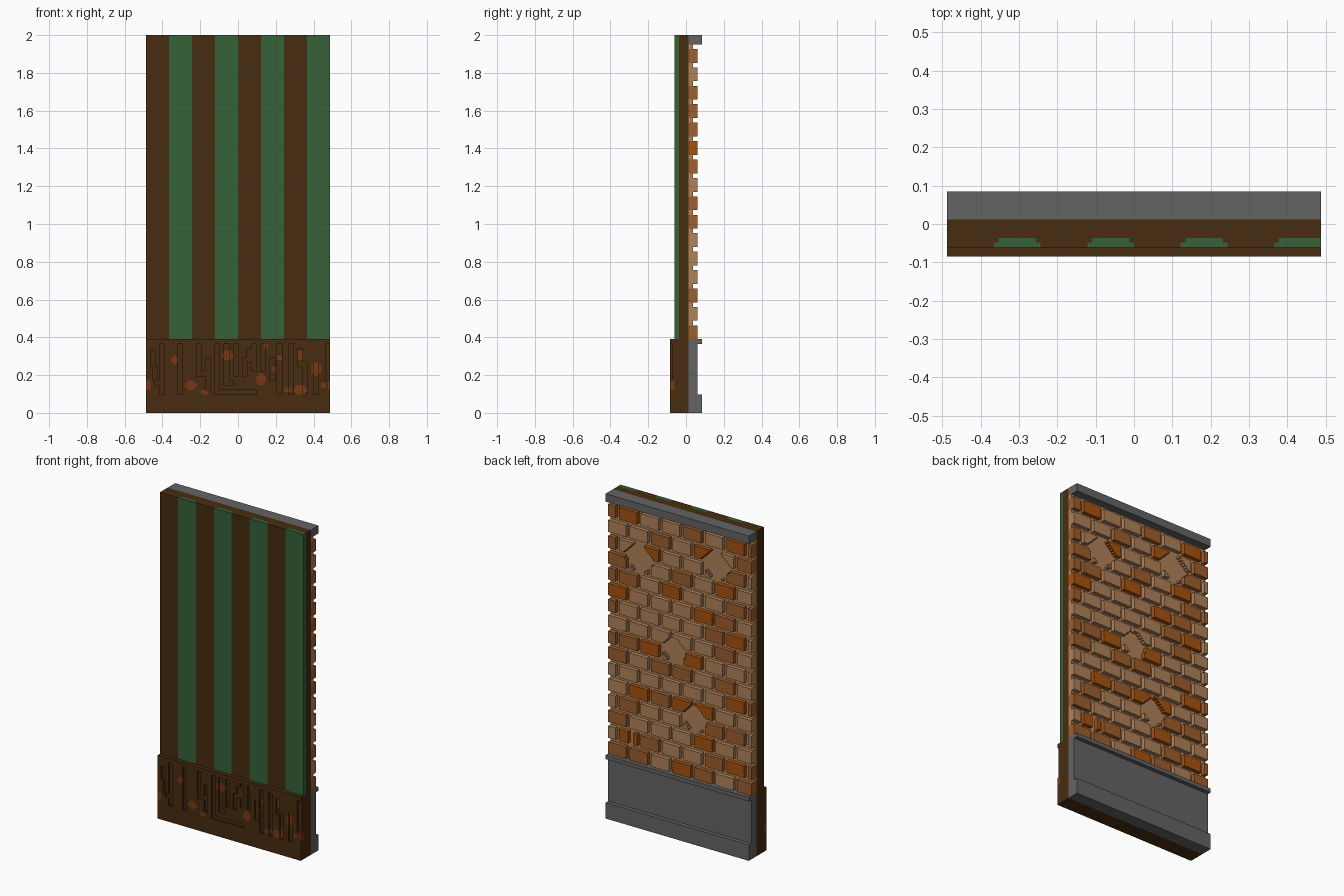
import bpy, bmesh, random

cube = bpy.data.objects.get("Cube")
if cube:
    bpy.data.objects.remove(cube, do_unlink=True)

V = 2 / 164          # one block unit; the wall is 80 x 14 x 164 units
W, PANEL, ROWS_TOP = 80, 32, 160
random.seed(4)


def material(name, r, g, b):
    lin = [((c / 255 + 0.055) / 1.055) ** 2.4 for c in (r, g, b)] + [1]
    m = bpy.data.materials.new(name)
    m.use_nodes = True
    m.diffuse_color = lin
    m.node_tree.nodes["Principled BSDF"].inputs["Base Color"].default_value = lin
    return m


wood = material("dark wood", 72, 44, 16)
green = material("green wallpaper", 54, 97, 56)
stone = material("grey stone", 100, 100, 100)
tan = material("tan brick", 176, 130, 90)
mid = material("brown brick", 156, 94, 46)
orange = material("burnt orange brick", 166, 82, 14)
knot = material("rust knot", 122, 56, 20)
dull = material("dull knot", 100, 66, 34)


def finish(name, bm, mats):
    bmesh.ops.recalc_face_normals(bm, faces=bm.faces)
    mesh = bpy.data.meshes.new(name)
    bm.to_mesh(mesh)
    bm.free()
    for m in mats:
        mesh.materials.append(m)
    ob = bpy.data.objects.new(name, mesh)
    bpy.context.collection.objects.link(ob)
    return ob


def prism(name, outline, z0, z1, mat):
    """Extrude an (x, y) outline, in block units, from z0 to z1."""
    bm = bmesh.new()
    low, high = [[bm.verts.new(((x - W / 2) * V, y * V, z * V)) for x, y in outline]
                 for z in (z0, z1)]
    bm.faces.new(low)
    bm.faces.new(high)
    n = len(outline)
    for k in range(n):
        bm.faces.new((low[k], low[(k + 1) % n], high[(k + 1) % n], high[k]))
    return finish(name, bm, [mat])


def slab(name, y0, y1, z0, z1, mat):
    return prism(name, [(0, y0), (W, y0), (W, y1), (0, y1)], z0, z1, mat)


def relief(name, rows, z0, rim, rule, mats):
    """Blocky relief: rule(i, j) gives the (y level, material index) of a cell."""
    bm = bmesh.new()
    verts = {}

    def quad(points, index):
        for p in points:
            if p not in verts:
                x, y, z = p
                verts[p] = bm.verts.new(((x - W / 2) * V, y * V, (z + z0) * V))
        bm.faces.new([verts[p] for p in points]).material_index = index

    cells = {(i, j): rule(i, j) for i in range(W) for j in range(rows)}
    for (i, j), (y, m) in cells.items():
        quad([(i, y, j), (i + 1, y, j), (i + 1, y, j + 1), (i, y, j + 1)], m)
    # step walls between cells of different level, coloured by the higher cell
    for i in range(W + 1):
        for j in range(rows + 1):
            here = cells.get((i, j), (rim, 0))
            for di, dj in ((1, 0), (0, 1)):
                there = cells.get((i - di, j - dj), (rim, 0))
                if here[0] == there[0]:
                    continue
                a, b = here[0], there[0]
                m = max(here, there, key=lambda c: abs(c[0]))[1]
                quad([(i, a, j), (i + dj, a, j + di), (i + dj, b, j + di), (i, b, j)], m)
    return finish(name, bm, mats)


# Wooden core with stepped channels that hold the wallpaper strips
core = [(0, 1), (0, -5)]
for s in (10, 30, 50, 70):
    strip = [(s, -5), (s, -4), (s + 1, -4), (s + 1, -3)]
    if s < 70:
        strip += [(s + 9, -3), (s + 9, -4), (s + 10, -4), (s + 10, -5)]
    else:
        strip += [(W, -3)]
    core += strip
    prism("wallpaper_strip", strip if s < 70 else strip + [(W, -5)], PANEL, 164, green)
prism("wood_core", core + [(W, 1)], PANEL, 164, wood)
slab("lower_core", -5, 1, 0, PANEL, wood)

# Carved wainscot: grooves as (x0, x1, z0, z1), knots as (x, z, radius x, radius z)
GROOVES = [(6, 8, 8, 30), (2, 4, 20, 27), (3, 5, 14, 20), (4, 6, 12, 14), (14, 16, 8, 30),
           (22, 24, 16, 30), (24, 27, 16, 18), (26, 28, 10, 24), (30, 32, 8, 30),
           (30, 48, 8, 10), (34, 36, 12, 30), (36, 38, 12, 14), (38, 40, 16, 30),
           (42, 44, 16, 24), (44, 46, 22, 28), (46, 48, 18, 30), (50, 52, 18, 30),
           (54, 56, 14, 24), (57, 59, 8, 30), (62, 64, 8, 30), (66, 68, 20, 28),
           (68, 70, 8, 22), (73, 75, 8, 22), (78, 80, 14, 30)]
KNOTS = [(12.5, 23, 1.2, 2.3), (19.5, 12, 2.4, 2.2), (25.5, 9, 1.3, 1.3), (35.5, 25, 2.3, 2.5),
         (50, 14.5, 2.3, 2.3), (52, 29, 1.2, 1.2), (56, 19, 1.3, 1.3), (67, 25, 1.3, 2.4),
         (61.5, 10, 1.4, 1.4), (67, 10, 2.6, 2.4), (74, 19, 2.3, 3), (77, 12, 1.2, 1.2),
         (1, 12, 1.4, 1.8), (79.5, 12, 1, 2)]


def wainscot_rule(i, j):
    x, z = i + 0.5, j + 0.5
    carved = any(a < x < b and c < z < d for a, b, c, d in GROOVES)
    m = int(any(((x - a) / c) ** 2 + ((z - b) / d) ** 2 < 1 for a, b, c, d in KNOTS))
    if abs(x - 58) < 1.5 and abs(z - 24) < 1.2:
        m = 2
    return (-6 if carved else -7), m


relief("carved_wainscot", PANEL, 0, -5, wainscot_rule, [wood, knot, dull])

# Brick face: running bond, with chipped patches that show the mortar
ORANGE = {(15, 6), (15, 66), (13, 18), (14, 48), (10, 0), (11, 30), (12, 60), (10, 48),
          (7, 18), (9, 66), (7, 42), (4, 12), (5, 66), (4, 36), (4, 48), (2, 48),
          (1, 6), (0, 36), (1, 66)}
PATCHES = [(17, 103, 8), (60, 111, 8), (36.5, 61.5, 6.5), (48, 30, 7)]
BROWN = {(r, u) for r in range(16) for u in range(-6, W, 6) if random.random() < 0.24}


def brick_rule(i, j):
    u, row = W - 1 - i, j // 8
    along = (u - 6 * (row % 2)) % 12
    brick = (row, u - along)
    chipped = any(abs(u + 0.5 - a) + abs(j + 0.5 - b) < 1.25 * r
                  and max(abs(u + 0.5 - a), abs(j + 0.5 - b)) < r for a, b, r in PATCHES)
    split = row == 1 and 11 <= u <= 13
    if j % 8 > 5 or along > 9 or chipped or split:
        return 3, 0
    return 5, 2 if brick in ORANGE else 1 if brick in BROWN else 0


relief("brick_face", ROWS_TOP - PANEL, PANEL, 1, brick_rule, [tan, mid, orange])

# Stone trim on the back
slab("stone_cap", 1, 7, ROWS_TOP, 164, stone)
slab("stone_base", 1, 5, 0, PANEL, stone)
slab("stone_plinth", 5, 7, 0, 8, stone)
slab("stone_ledge", 5, 7, 30, PANEL, stone)
